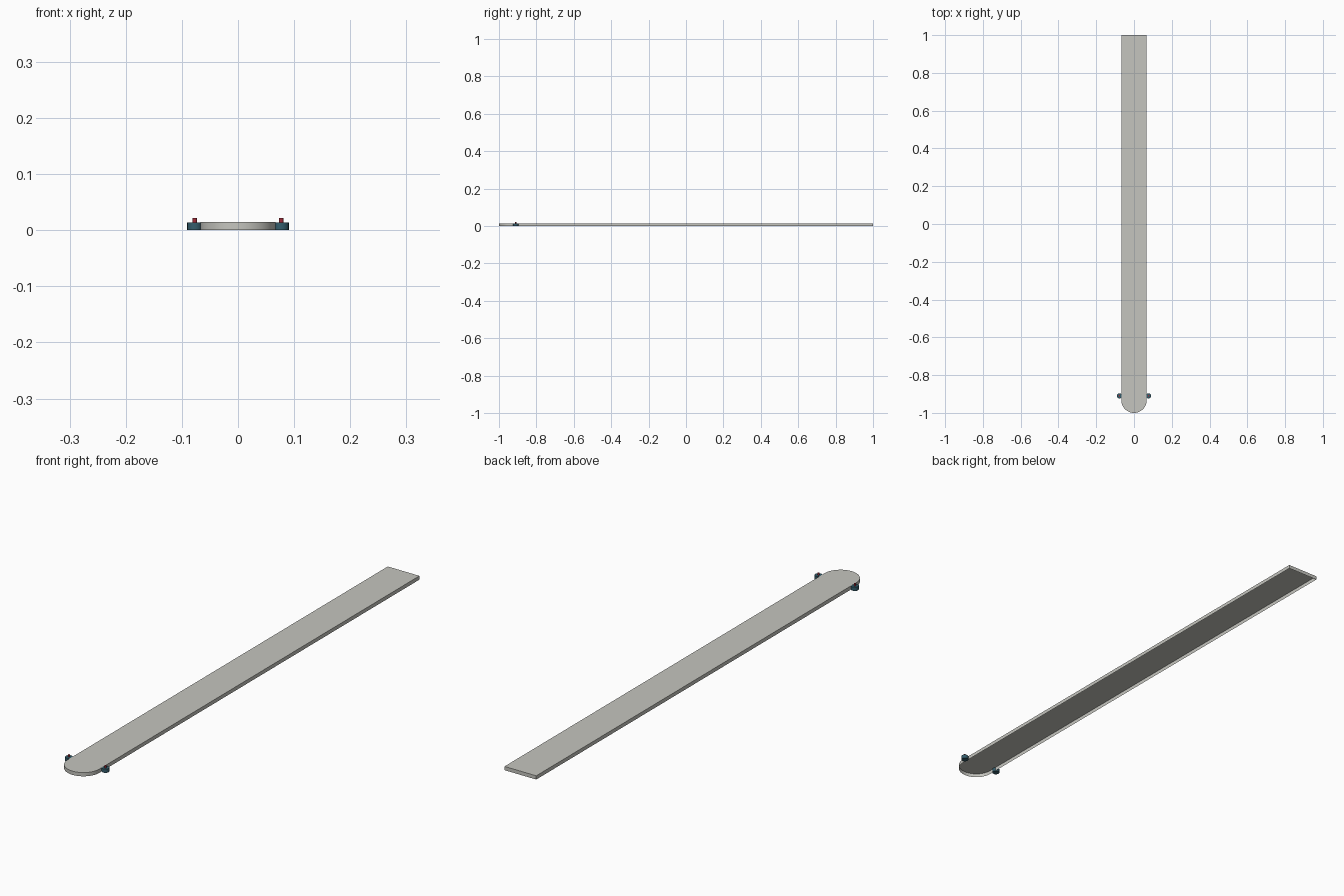
import bpy, bmesh, math

if "Cube" in bpy.data.objects:
    bpy.data.objects.remove(bpy.data.objects["Cube"])

H = 0.0143   # deck height
W = 0.067    # half width


def material(name, rgb):
    m = bpy.data.materials.new(name)
    m.diffuse_color = (*rgb, 1)
    m.use_nodes = True
    m.node_tree.nodes["Principled BSDF"].inputs["Base Color"].default_value = m.diffuse_color
    return m


grey = material("warm light grey", (0.56, 0.56, 0.52))
teal = material("dark teal", (0.035, 0.11, 0.15))
red = material("dark red", (0.35, 0.025, 0.04))

# Long deck: thin shell with a rounded front end, open underneath
bm = bmesh.new()
outline = [(W, 1), (-W, 1)]
for i in range(33):
    a = math.pi + math.pi * i / 32
    outline.append((W * math.cos(a), -1 + W + W * math.sin(a)))
top = [bm.verts.new((x, y, H)) for x, y in outline]
low = [bm.verts.new((x, y, 0)) for x, y in outline]
bm.faces.new(top)
n = len(outline)
for i in range(n):
    j = (i + 1) % n
    bm.faces.new((top[i], low[i], low[j], top[j]))
mesh = bpy.data.meshes.new("deck")
bm.to_mesh(mesh)
bm.free()
mesh.materials.append(grey)
deck = bpy.data.objects.new("deck", mesh)
bpy.context.collection.objects.link(deck)


def post(name, x, r, z0, z1, mat, sides):
    bpy.ops.mesh.primitive_cylinder_add(vertices=sides, radius=r, depth=z1 - z0,
                                        location=(x, -0.91, (z0 + z1) / 2))
    ob = bpy.context.object
    ob.name = name
    ob.data.materials.append(mat)
    bpy.ops.object.shade_smooth_by_angle(angle=math.radians(35))


# Round side lugs with a small pin standing in each
for side, s in (("left", -1), ("right", 1)):
    post(side + "_lug", s * 0.077, 0.0137, 0, H - 0.0002, teal, 16)
    post(side + "_pin", s * 0.077, 0.004, H - 0.001, 0.022, red, 12)

# Smooth rounded nose, crisp rims
bpy.ops.object.select_all(action='DESELECT')
deck.select_set(True)
bpy.context.view_layer.objects.active = deck
bpy.ops.object.shade_smooth_by_angle(angle=math.radians(35))
